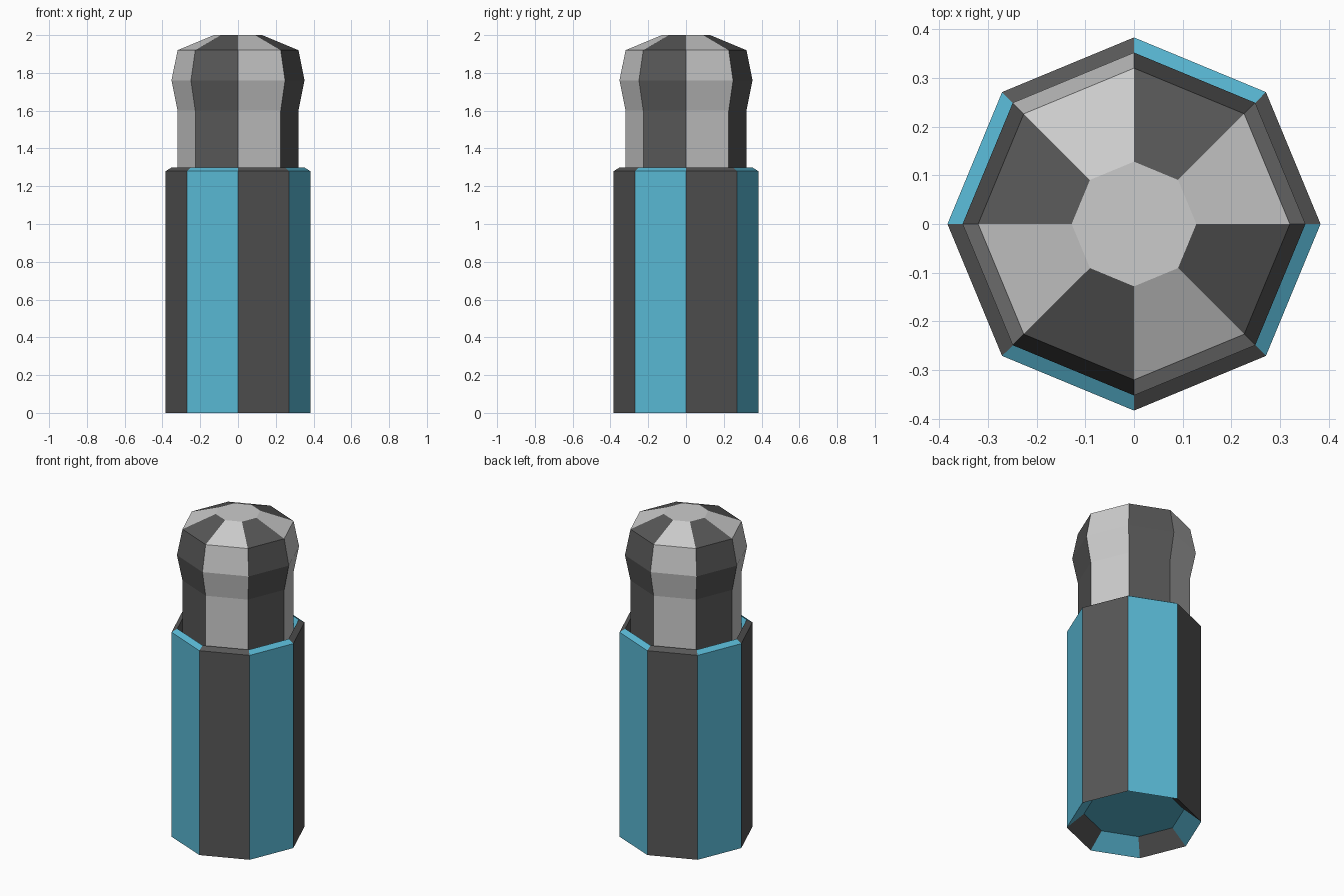
import bpy, bmesh
from math import cos, sin, pi

if "Cube" in bpy.data.objects:
    bpy.data.objects.remove(bpy.data.objects["Cube"])

SIDES = 8


def material(name, color):
    mat = bpy.data.materials.new(name)
    mat.diffuse_color = (*color, 1)
    mat.use_nodes = True
    mat.node_tree.nodes["Principled BSDF"].inputs["Base Color"].default_value = mat.diffuse_color
    return mat


def faceted_part(name, profile, mats, caps):
    """Eight-sided turned part; profile is (radius, z) and columns alternate
    between the two materials. caps = material slots of (first, last) cap."""
    bm = bmesh.new()
    rings = [[bm.verts.new((r * cos(2 * pi * k / SIDES), r * sin(2 * pi * k / SIDES), z))
              for k in range(SIDES)] for r, z in profile]
    for low, high in zip(rings, rings[1:]):
        for k in range(SIDES):
            n = (k + 1) % SIDES
            face = bm.faces.new((low[k], low[n], high[n], high[k]))
            face.material_index = k % 2
    bm.faces.new(rings[0][::-1]).material_index = caps[0]
    bm.faces.new(rings[-1]).material_index = caps[1]
    bmesh.ops.recalc_face_normals(bm, faces=bm.faces)
    mesh = bpy.data.meshes.new(name)
    bm.to_mesh(mesh)
    bm.free()
    for mat in mats:
        mesh.materials.append(mat)
    obj = bpy.data.objects.new(name, mesh)
    bpy.context.collection.objects.link(obj)
    return obj


light = material("light_grey", (0.57, 0.57, 0.57))
dark = material("dark_grey", (0.095, 0.095, 0.095))
blue = material("blue", (0.10, 0.48, 0.66))

# Striped handle: recessed base, straight sides, chamfered rim, sunken collar
faceted_part("handle",
             [(0.285, 0.085), (0.383, 0.0), (0.383, 1.28), (0.35, 1.30), (0.31, 1.22)],
             (dark, blue), (1, 0))

# Rounded head rising from the collar on a straight neck
faceted_part("head",
             [(0.32, 1.22), (0.32, 1.60), (0.352, 1.76), (0.32, 1.92), (0.128, 2.0)],
             (light, dark), (0, 0))
